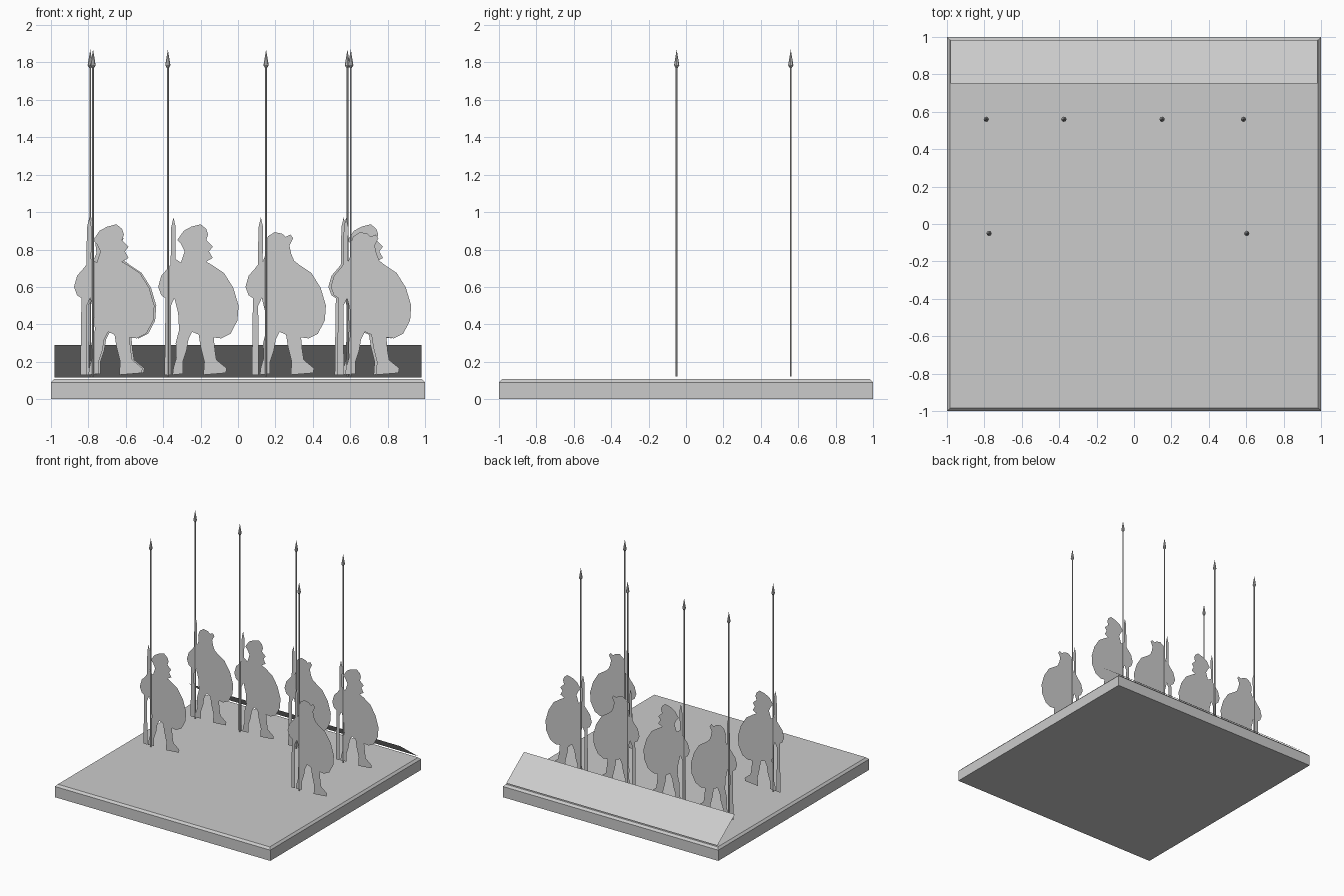
import bpy, bmesh, math
from mathutils import Matrix

if "Cube" in bpy.data.objects:
    bpy.data.objects.remove(bpy.data.objects["Cube"])

stone = bpy.data.materials.new("plain grey")
stone.diffuse_color = (0.6, 0.6, 0.6, 1)
stone.use_nodes = True
stone.node_tree.nodes["Principled BSDF"].inputs["Base Color"].default_value = stone.diffuse_color


def make(name, bm, loc=(0, 0, 0)):
    mesh = bpy.data.meshes.new(name)
    bm.to_mesh(mesh)
    bm.free()
    mesh.materials.append(stone)
    ob = bpy.data.objects.new(name, mesh)
    ob.location = loc
    bpy.context.collection.objects.link(ob)
    return ob


# Square base with a chamfered top rim
def base():
    bm = bmesh.new()
    rings = [[bm.verts.new((sx * r, sy * r, z)) for sx, sy in
              ((-1, -1), (1, -1), (1, 1), (-1, 1))]
             for r, z in ((1, 0), (1, 0.09), (0.984, 0.107))]
    bm.faces.new(rings[0][::-1])
    bm.faces.new(rings[-1])
    for a, b in zip(rings, rings[1:]):
        for i in range(4):
            j = (i + 1) % 4
            bm.faces.new((a[i], a[j], b[j], b[i]))
    make("base", bm)


# Thin sloping board along the back edge
def board():
    bm = bmesh.new()
    bm.faces.new([bm.verts.new(p) for p in (
        (-0.98, 0.75, 0.29), (0.98, 0.75, 0.29),
        (0.98, 0.985, 0.117), (-0.98, 0.985, 0.117))])
    make("back_board", bm)


# Tall spear: round shaft with a double-cone tip
def spear(x, y):
    bm = bmesh.new()
    for r1, r2, z1, z2 in ((0.005, 0.005, 0.122, 1.775),
                           (0.005, 0.014, 1.77, 1.785),
                           (0.014, 0.0, 1.785, 1.87)):
        bmesh.ops.create_cone(bm, cap_ends=True, segments=8, radius1=r1, radius2=r2,
                              depth=z2 - z1,
                              matrix=Matrix.Translation((0, 0, (z1 + z2) / 2)))
    make("tall_spear", bm, (x, y, 0))


# Flat soldier outline (x, z): head variants and a shared body
crested_head = [(.07, .73), (.09, .79), (.07, .83), (.05, .85), (.085, .90), (.125, .922),
                (.175, .935), (.205, .91), (.215, .88), (.205, .85), (.24, .815),
                (.22, .79), (.24, .755), (.205, .735)]
plain_head = [(.04, .735), (.058, .78), (.053, .83), (.068, .87), (.103, .893),
              (.143, .885), (.163, .868), (.188, .88), (.203, .86), (.183, .82),
              (.193, .775), (.208, .74)]
shield_and_legs = [(.24, .715), (.3, .675), (.35, .595), (.378, .50), (.372, .42),
                   (.335, .35), (.285, .325), (.245, .33), (.252, .26), (.26, .21),
                   (.315, .165), (.31, .14), (.19, .13), (.195, .2), (.175, .28),
                   (.165, .345), (.13, .36), (.11, .32), (.1, .26), (.08, .2),
                   (.08, .135), (.025, .13), (.03, .17), (.045, .22), (.042, .3),
                   (.06, .37), (.055, .46), (.035, .54)]
arm_and_staff = [(.016, .5), (.018, .13), (-.018, .13), (-.012, .54), (-.035, .555),
                 (-.052, .6), (-.035, .66), (.0, .70), (.015, .72), (.016, .83),
                 (.018, .92), (.03, .972), (.042, .92), (.04, .75)]


def soldier(x, y, head):
    bm = bmesh.new()
    outline = head + shield_and_legs + arm_and_staff
    face = bm.faces.new([bm.verts.new((px, 0, pz)) for px, pz in outline])
    face.normal_update()
    if face.normal.y > 0:
        face.normal_flip()
    bmesh.ops.triangulate(bm, faces=[face])
    make("soldier_cutout", bm, (x, y, 0))


base()
board()
# spear x, row y, offset of the cutout from the spear, head
for x, y, shift, head in (
        (-0.79, 0.56, -0.025, plain_head), (-0.375, 0.56, 0.0, crested_head),
        (0.15, 0.56, -0.058, plain_head), (0.585, 0.56, -0.05, crested_head),
        (-0.775, -0.05, -0.05, crested_head), (0.603, -0.05, -0.055, plain_head)):
    spear(x, y)
    soldier(x + shift, y, head)
